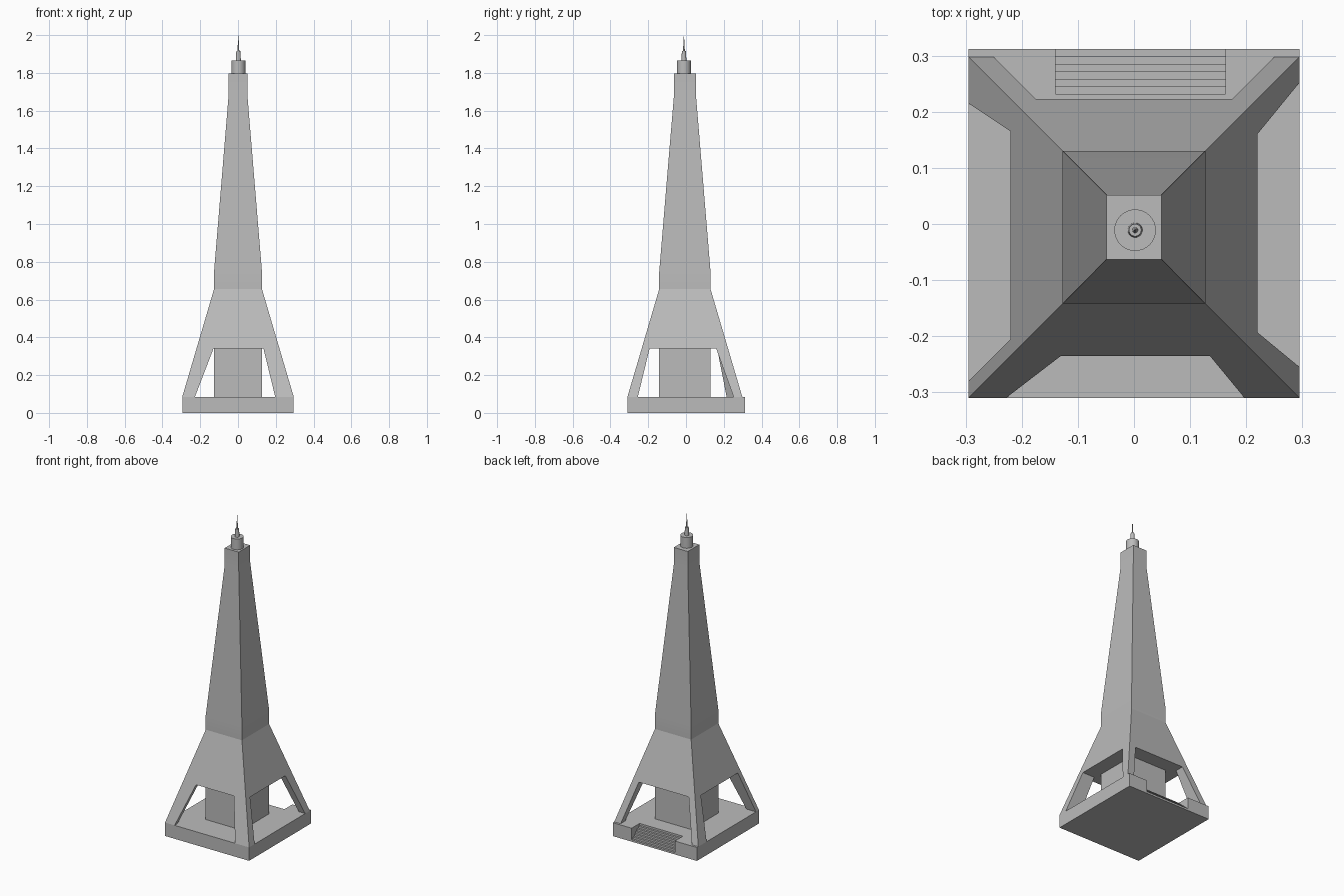
import bpy
import bmesh
import math

old = bpy.data.objects.get("Cube")
if old:
    bpy.data.objects.remove(old, do_unlink=True)

# One concrete colour for everything
grey = bpy.data.materials.new("concrete_grey")
grey.use_nodes = True
tone = (0.5, 0.5, 0.5, 1)
grey.diffuse_color = tone
grey.node_tree.nodes["Principled BSDF"].inputs["Base Color"].default_value = tone


def finish(name, bm, smooth=None):
    """Turn a bmesh into a named object, optionally smoothed below an angle."""
    bmesh.ops.recalc_face_normals(bm, faces=bm.faces[:])
    mesh = bpy.data.meshes.new(name)
    bm.to_mesh(mesh)
    bm.free()
    obj = bpy.data.objects.new(name, mesh)
    bpy.context.collection.objects.link(obj)
    mesh.materials.append(grey)
    bpy.ops.object.select_all(action="DESELECT")
    obj.select_set(True)
    bpy.context.view_layer.objects.active = obj
    if smooth:
        bpy.ops.object.shade_smooth_by_angle(angle=math.radians(smooth))
    return obj


def loft(name, rings, smooth=None):
    """Stack rectangles (x0, x1, y0, y1, z) into a closed solid."""
    bm = bmesh.new()
    loops = [[bm.verts.new(p) for p in
              ((x0, y0, z), (x1, y0, z), (x1, y1, z), (x0, y1, z))]
             for x0, x1, y0, y1, z in rings]
    for low, high in zip(loops, loops[1:]):
        for i in range(4):
            j = (i + 1) % 4
            bm.faces.new((low[i], low[j], high[j], high[i]))
    bm.faces.new(loops[0])
    bm.faces.new(loops[-1])
    return finish(name, bm, smooth)


def extrude_x(name, profile, x0, x1):
    """Extrude a (y, z) outline along x."""
    bm = bmesh.new()
    face = bm.faces.new([bm.verts.new((x0, y, z)) for y, z in profile])
    new = bmesh.ops.extrude_face_region(bm, geom=[face])["geom"]
    bmesh.ops.translate(bm, vec=(x1 - x0, 0, 0),
                        verts=[v for v in new if isinstance(v, bmesh.types.BMVert)])
    return finish(name, bm)


def cone(name, r0, r1, z0, z1, x=0.002, y=-0.011):
    """Round finial piece."""
    bm = bmesh.new()
    bmesh.ops.create_cone(bm, cap_ends=True, segments=32, radius1=r0,
                          radius2=r1, depth=z1 - z0)
    bmesh.ops.translate(bm, verts=bm.verts[:], vec=(x, y, (z0 + z1) / 2))
    return finish(name, bm, 30)


FLOOR, ARCH, WAIST = 0.085, 0.34, 0.655
FRONT, BACK, SIDE = -0.31, 0.298, 0.295
SHRINK = 0.168 * (ARCH - FLOOR) / (WAIST - FLOOR)

# Base slab with a staircase cut into the back
base = loft("base_slab", [(-SIDE, SIDE, FRONT, 0.312, z) for z in (0, FLOOR)])
steps, run = 6, 0.0133
rise = FLOOR / (steps + 1)
outline = [(0.232, 0.2)]
for i in range(steps):
    z = FLOOR - (i + 1) * rise
    outline += [(0.232 + i * run, z), (0.232 + (i + 1) * run, z)]
outline[-1] = (0.4, rise)
outline.append((0.4, 0.2))
cutter = extrude_x("stair_cutter", outline, -0.14, 0.163)
cutter.hide_render = True
cut = base.modifiers.new("stairs", "BOOLEAN")
cut.operation = "DIFFERENCE"
cut.solver = "EXACT"
cut.object = cutter
bpy.context.view_layer.objects.active = base
bpy.ops.object.modifier_apply(modifier=cut.name)
bpy.data.objects.remove(cutter, do_unlink=True)

# Four leaning corner legs: inner x and y at the floor, then at the arch
legs = {
    "front_right_leg": (-0.228, -0.28, -0.13, -0.205),
    "front_left_leg": (0.197, -0.255, 0.135, -0.193),
    "back_right_leg": (-0.25, 0.215, -0.175, 0.165),
    "back_left_leg": (0.25, 0.252, 0.175, 0.16),
}
for name, (xf, yf, xa, ya) in legs.items():
    sx = math.copysign(1, xf)
    y_out, sy = (FRONT, -1) if yf < 0 else (BACK, 1)
    loft(name, [
        (xf, sx * SIDE, yf, y_out, FLOOR),
        (xa, sx * (SIDE - SHRINK), ya, y_out - sy * SHRINK, ARCH),
    ])

# Central core between the legs
loft("core", [(-0.127, 0.127, -0.142, 0.13, z) for z in (FLOOR, ARCH)])

# Tapering tower above the arches
x_arch = SIDE - SHRINK
loft("tower", [
    (-x_arch, x_arch, FRONT + SHRINK, BACK - SHRINK, ARCH),
    (-0.127, 0.127, -0.142, 0.13, WAIST),
    (-0.127, 0.127, -0.142, 0.13, 0.745),
    (-0.049, 0.049, -0.063, 0.052, 1.69),
    (-0.049, 0.049, -0.063, 0.052, 1.797),
], smooth=10)

# Rooftop drum, mast and needle
cone("roof_drum", 0.037, 0.037, 1.797, 1.865)
cone("mast", 0.013, 0.011, 1.865, 1.915)
cone("needle", 0.005, 0.0005, 1.915, 2.0)
